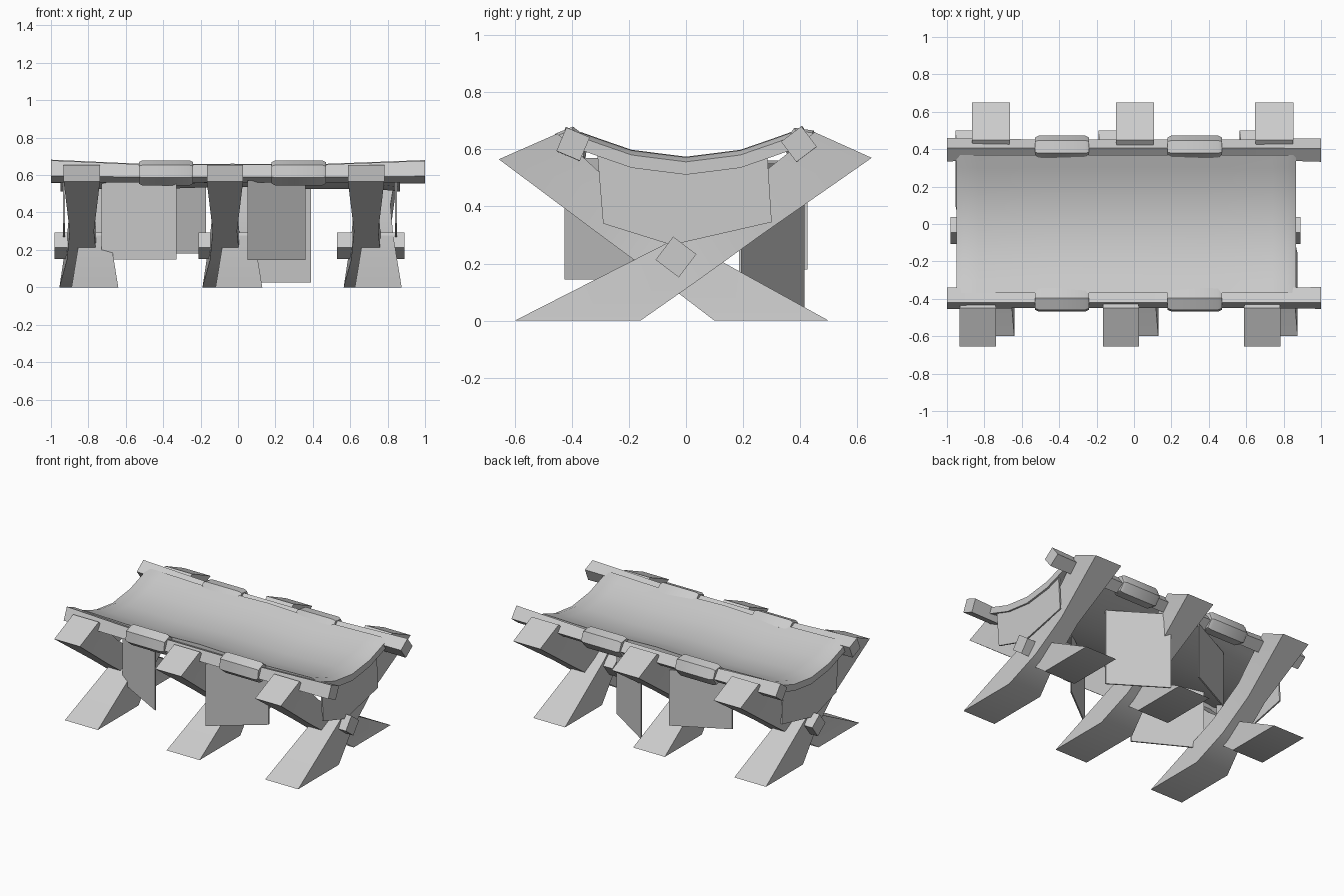
import bpy
from math import sin, cos, pi, radians

if "Cube" in bpy.data.objects:
    bpy.data.objects.remove(bpy.data.objects["Cube"])


def make(name, verts, faces, angle=40):
    me = bpy.data.meshes.new(name)
    me.from_pydata(verts, [], faces)
    ob = bpy.data.objects.new(name, me)
    bpy.context.collection.objects.link(ob)
    bpy.ops.object.select_all(action='DESELECT')
    ob.select_set(True)
    bpy.context.view_layer.objects.active = ob
    bpy.ops.object.mode_set(mode='EDIT')
    bpy.ops.mesh.select_all(action='SELECT')
    bpy.ops.mesh.normals_make_consistent(inside=False)
    bpy.ops.object.mode_set(mode='OBJECT')
    bpy.ops.object.shade_smooth_by_angle(angle=radians(angle))
    return ob


def loft(name, rings, angle=40):
    """Closed skin through equally sized rings, capped at both ends."""
    n = len(rings[0])
    verts = [p for r in rings for p in r]
    faces = [(i * n + j, i * n + (j + 1) % n, (i + 1) * n + (j + 1) % n, (i + 1) * n + j)
             for i in range(len(rings) - 1) for j in range(n)]
    faces += [tuple(range(n)), tuple(range(len(verts) - n, len(verts)))]
    return make(name, verts, faces, angle)


def bar(name, stations, sides=4, turn=0.0):
    """Bar along x; stations are (x, y, z, radius)."""
    return loft(name, [[(x, y + r * cos(turn + 2 * pi * k / sides),
                         z + r * sin(turn + 2 * pi * k / sides)) for k in range(sides)]
                       for x, y, z, r in stations])


# Crossed leg boards: upper edge point, lower edge point, half width
LEG_A = [((-.60, 0), (-.16, 0), .125), ((-.06, .275), (.04, .14), .08),
         ((.17, .44), (.27, .305), .065), ((.45, .66), (.65, .57), .102)]
LEG_B = [((.50, 0), (.10, 0), .12), ((.02, .265), (-.09, .145), .08),
         ((-.20, .425), (-.30, .30), .065), ((-.45, .655), (-.655, .565), .097)]


def leg(name, cx, sections):
    loft(name, [[(cx - w, *u), (cx + w, *u), (cx + w, *l), (cx - w, *l)]
                for u, l, w in sections], 60)


for label, xa, xb, bolt in (("left", -.765, -.835, (-.98, -.70)),
                            ("middle", .005, -.07, (-.21, .05)),
                            ("right", .75, .685, (.53, .89))):
    leg(label + "_leg_rising_back", xa, LEG_A)
    leg(label + "_leg_rising_front", xb, LEG_B)
    # Pivot bolt through the crossing
    bar(label + "_pivot_bolt", [(x, -.035, .223, .072) for x in bolt], 4, radians(8))

# Side rails with wider grip sleeves
for label, s in (("front", -1), ("back", 1)):
    turn = radians(-8 if s > 0 else 22)
    bar(label + "_rail", [(-1, s * .397, .62, .063), (-.5, s * .40, .608, .052),
                          (.45, s * .40, .608, .052), (1, s * .395, .618, .063)], 4, turn)
    for side, x0, x1 in (("left", -.53, -.24), ("right", .18, .47)):
        bar(f"{label}_{side}_sleeve",
            [(x0, s * .405, .612, .058), (x0 + .02, s * .405, .612, .068),
             (x1 - .02, s * .405, .612, .068), (x1, s * .405, .612, .058)], 6, turn)

# Sagging fabric bed with thicker end hems
PROFILE = [(-.37, .655), (-.30, .63), (-.19, .592), (0, .568),
           (.19, .592), (.30, .63), (.37, .655)]
rings = []
for x, dz, t in ((-.95, -.012, .045), (-.91, .004, .055), (-.83, .002, .045), (-.45, -.008, .035),
                 (-.03, .006, .035), (.38, -.008, .035), (.74, .002, .045), (.82, .004, .055),
                 (.865, -.012, .045)):
    rings.append([(x, y, z + dz) for y, z in PROFILE]
                 + [(x, y, z + dz - t) for y, z in reversed(PROFILE)])
loft("fabric_bed", rings, 45)

# End flaps hanging from the fabric
FLAP = [(-.31, .58), (-.29, .34), (-.05, .265), (.30, .345), (.285, .575), (0, .53)]
for label, x in (("left", -.93), ("right", .845)):
    loft(label + "_end_flap", [[(x + d, y, z) for y, z in FLAP] for d in (-.005, .005)])

# Angled hanging pocket panels: two ground points, bottom, top
for label, (xa, ya), (xb, yb), z0, z1 in (
        ("front_left", (-.73, -.20), (-.33, -.42), .15, .57),
        ("front_right", (.05, -.42), (.36, -.18), .145, .57),
        ("back_left", (-.52, .24), (-.17, .42), .18, .56),
        ("back_right", (.05, .41), (.39, .19), .025, .55)):
    loft(label + "_pocket", [[(xa, ya + d, z0), (xb, yb + d, z0), (xb, yb + d, z1), (xa, ya + d, z1)]
                             for d in (-.005, .005)])
